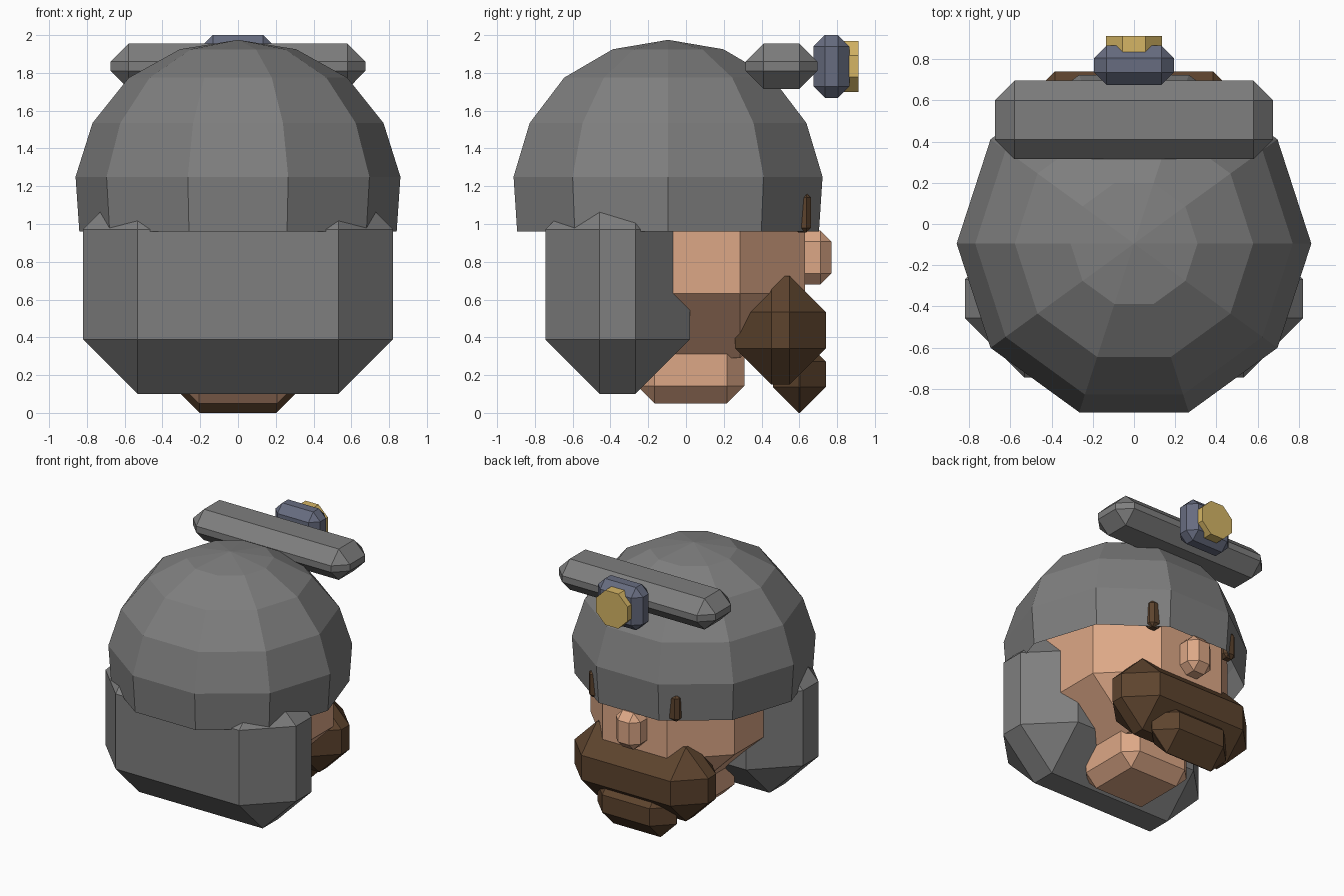
import bpy, bmesh
from math import pi, sin, cos

cube = bpy.data.objects.get("Cube")
if cube:
    bpy.data.objects.remove(cube, do_unlink=True)


def material(name, rgb):
    m = bpy.data.materials.new(name)
    m.use_nodes = True
    m.diffuse_color = (*rgb, 1)
    bsdf = next(n for n in m.node_tree.nodes if n.type == 'BSDF_PRINCIPLED')
    bsdf.inputs["Base Color"].default_value = (*rgb, 1)
    bsdf.inputs["Roughness"].default_value = 0.8
    return m


grey = material("helmet grey", (0.21, 0.21, 0.21))
skin = material("skin", (0.72, 0.39, 0.24))
brown = material("dark brown", (0.11, 0.057, 0.027))
steel = material("blue grey", (0.135, 0.15, 0.215))
gold = material("gold", (0.66, 0.46, 0.13))


def finish(bm, name, mat):
    bmesh.ops.recalc_face_normals(bm, faces=bm.faces)
    mesh = bpy.data.meshes.new(name)
    bm.to_mesh(mesh)
    bm.free()
    mesh.materials.append(mat)
    obj = bpy.data.objects.new(name, mesh)
    bpy.context.collection.objects.link(obj)
    return obj


def chamfer_box(name, mat, xs, ys, zs, chamfer):
    """Box between the given limits with every edge cut at 45 degrees."""
    bm = bmesh.new()
    bmesh.ops.create_cube(bm, size=1)
    for v in bm.verts:
        v.co = [lim[0] if c < 0 else lim[1] for c, lim in zip(v.co, (xs, ys, zs))]
    bmesh.ops.bevel(bm, geom=bm.edges[:], offset=chamfer, offset_type='OFFSET',
                    segments=1, profile=0.5, affect='EDGES')
    return finish(bm, name, mat)


# Helmet: ten-sided open dome
bm = bmesh.new()
sides, previous = 10, None
centre_y = -0.095
for radius, z in ((0.84, 0.96), (0.86, 1.25), (0.77, 1.535), (0.578, 1.775), (0.308, 1.925)):
    ring = [bm.verts.new((radius * cos(2 * pi * i / sides),
                          centre_y + radius * sin(2 * pi * i / sides), z))
            for i in range(sides)]
    if previous:
        for i in range(sides):
            j = (i + 1) % sides
            bm.faces.new((previous[i], previous[j], ring[j], ring[i]))
    previous = ring
apex = bm.verts.new((0, centre_y, 1.975))
for i in range(sides):
    bm.faces.new((previous[i], previous[(i + 1) % sides], apex))
finish(bm, "helmet_dome", grey)

# Helmet neck guard and raised visor
chamfer_box("neck_guard", grey, (-0.82, 0.82), (-0.745, 0.02), (0.1, 1.26), 0.288)
chamfer_box("visor", grey, (-0.675, 0.675), (0.315, 0.695), (1.715, 1.955), 0.095)

# Head, neck and nose
chamfer_box("head", skin, (-0.62, 0.62), (-0.63, 0.63), (0.29, 1.5), 0.343)
chamfer_box("neck", skin, (-0.3, 0.3), (-0.26, 0.31), (0.05, 0.5), 0.093)
chamfer_box("nose", skin, (-0.105, 0.105), (0.5, 0.77), (0.68, 0.965), 0.058)

# Beard
chamfer_box("upper_beard", brown, (-0.575, 0.575), (0.26, 0.74), (0.15, 0.725), 0.192)
chamfer_box("lower_beard", brown, (-0.34, 0.34), (0.46, 0.74), (0.0, 0.41), 0.137)

# Eyes tucked under the helmet edge
for side, sign in (("left", 1), ("right", -1)):
    xs = sorted((0.29 * sign, 0.39 * sign))
    chamfer_box(side + "_eye", brown, xs, (0.57, 0.662), (0.955, 1.165), 0.025)

# Lamp and its octagonal lens
chamfer_box("lamp_body", steel, (-0.193, 0.193), (0.675, 0.865), (1.668, 2.0), 0.06)
bm = bmesh.new()
rim = []
for y in (0.78, 0.912):
    rim.append([bm.verts.new((0.146 * cos(pi / 4 * (i + 0.5)), y,
                              1.835 + 0.146 * sin(pi / 4 * (i + 0.5)))) for i in range(8)])
for i in range(8):
    j = (i + 1) % 8
    bm.faces.new((rim[0][i], rim[0][j], rim[1][j], rim[1][i]))
for loop in rim:
    bm.faces.new(loop)
finish(bm, "lamp_lens", gold)
